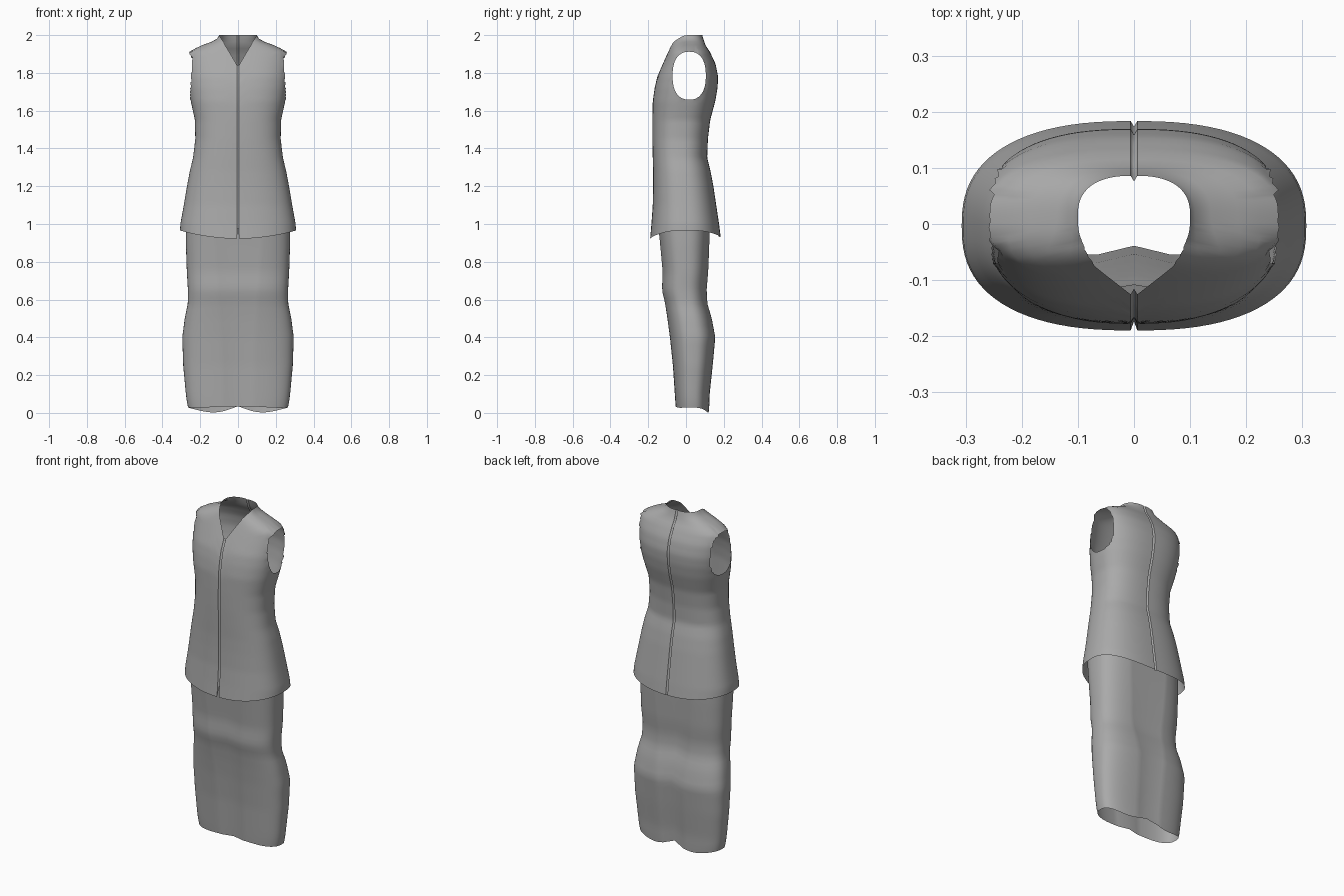
import bpy, bmesh, math

if "Cube" in bpy.data.objects:
    bpy.data.objects.remove(bpy.data.objects["Cube"], do_unlink=True)

grey = bpy.data.materials.new("cloth grey")
grey.use_nodes = True
grey.diffuse_color = (0.4, 0.4, 0.4, 1)
grey.node_tree.nodes["Principled BSDF"].inputs["Base Color"].default_value = (0.4, 0.4, 0.4, 1)


def at(keys, z):
    """Interpolate a row of (z, half width, front y, back y, strip half width)."""
    if z <= keys[0][0]:
        return keys[0][1:]
    for lo, hi in zip(keys, keys[1:]):
        if z <= hi[0]:
            f = (z - lo[0]) / (hi[0] - lo[0])
            return [p + (q - p) * f for p, q in zip(lo[1:], hi[1:])]
    return keys[-1][1:]


def section(keys, power, u, z):
    """Point on the rounded-box outline; u runs 0 (front) to 1 (back)."""
    a, front, back, strip = at(keys, z)
    start = math.acos(min(1, strip / a) ** (power / 2))
    t = -start + 2 * start * u
    c, s = math.cos(t), math.sin(t)
    x = a * max(c, 0) ** (2 / power)
    y = (front + back) / 2 + (back - front) / 2 * math.copysign(abs(s) ** (2 / power), s)
    return x, y, z


def garment(name, keys, power, cols, rows, depth, bottom, top, trim=None):
    """Half shell with a recessed centre strip front and back, then mirrored."""
    bm = bmesh.new()
    us = ["front"] + [i / cols for i in range(cols + 1)] + ["back"]
    grid = []
    for u in us:
        v = {"front": 0, "back": 1}.get(u, u)
        low, high = bottom(u, v), top(v)
        line = []
        for j in range(rows + 1):
            x, y, z = section(keys, power, v, low + (high - low) * j / rows)
            if u == "front":
                x, y = 0, y + depth
            elif u == "back":
                x, y = 0, y - depth
            line.append(bm.verts.new((x, y, z)))
        grid.append(line)
    for p, q in zip(grid, grid[1:]):
        for j in range(rows):
            bm.faces.new((p[j], q[j], q[j + 1], p[j + 1]))
    if trim:
        trim(bm)
    mesh = bpy.data.meshes.new(name)
    bm.to_mesh(mesh)
    bm.free()
    mesh.materials.append(grey)
    ob = bpy.data.objects.new(name, mesh)
    bpy.context.collection.objects.link(ob)
    mirror = ob.modifiers.new("mirror", "MIRROR")
    mirror.merge_threshold = 0.0005
    bpy.ops.object.select_all(action="DESELECT")
    ob.select_set(True)
    bpy.context.view_layer.objects.active = ob
    bpy.ops.object.shade_smooth_by_angle(angle=math.radians(40))
    return ob


# Sleeveless vest: height, half width, front, back, seam half width
SEAM = 0.006
vest_keys = [row + (SEAM,) for row in [
    (0.92, .31, -.19, .185), (1.0, .305, -.183, .175), (1.1, .287, -.176, .16),
    (1.2, .27, -.174, .145), (1.28, .255, -.174, .13), (1.35, .238, -.176, .112),
    (1.45, .226, -.178, .116), (1.55, .228, -.178, .128), (1.65, .25, -.176, .155),
    (1.72, .262, -.166, .167), (1.78, .268, -.152, .17), (1.85, .27, -.122, .156),
    (1.91, .265, -.095, .127), (1.945, .195, -.08, .104), (1.97, .125, -.07, .095),
    (1.985, .106, -.062, .09), (2.0, .1, -.058, .086)]]
VEST_POWER = 2.5


def vest_hem(u, v):
    if u == "front":
        return 0.99
    x = section(vest_keys, VEST_POWER, v, 0.95)[0]
    return 0.922 + 0.04 * (x / 0.31) ** 2 + 0.01 * v


def vest_neckline(v):
    # V opening at the front, full collar elsewhere
    z = 1.83
    while v < 0.5 and z < 2.0:
        if z > 1.83 + 1.6 * section(vest_keys, VEST_POWER, v, z)[0] ** 0.98:
            return z
        z += 0.002
    return 2.0


def cut_armhole(bm):
    cy, cz, ry, rz = 0.017, 1.785, 0.088, 0.127

    def reach(co):
        return (abs((co.y - cy) / ry) ** 2.4 + abs((co.z - cz) / rz) ** 2.4) ** (1 / 2.4)

    inside = [f for f in bm.faces
              if f.calc_center_median().x > 0.12 and reach(f.calc_center_median()) < 1]
    rim = {v for f in inside for v in f.verts}
    bmesh.ops.delete(bm, geom=inside, context="FACES")
    for v in rim:
        if v.is_valid:
            k = reach(v.co)
            v.co.y = cy + (v.co.y - cy) / k
            v.co.z = cz + (v.co.z - cz) / k


garment("vest", vest_keys, VEST_POWER, 44, 60, 0.01, vest_hem, vest_neckline, cut_armhole)

# Trousers joined by a narrow recessed panel between the legs
trouser_keys = [
    (0.0, .255, -.052, .122, .066), (0.04, .268, -.056, .124, .066),
    (0.1, .276, -.06, .126, .066), (0.25, .29, -.07, .142, .069),
    (0.4, .295, -.086, .156, .074), (0.5, .282, -.1, .138, .083),
    (0.58, .266, -.113, .115, .09), (0.65, .265, -.13, .112, .096),
    (0.75, .271, -.127, .121, .102), (0.9, .276, -.142, .128, .112),
    (1.02, .276, -.155, .132, .115)]
TROUSER_POWER = 2.7


def trouser_hem(u, v):
    if u in ("front", "back"):
        return 0.035
    x = section(trouser_keys, TROUSER_POWER, v, 0.04)[0]
    return 0.035 - 0.035 * math.sin(math.pi * min(1, x / 0.29)) * v + 0.01 * v * (v - 1)


garment("trousers", trouser_keys, TROUSER_POWER, 28, 36, 0.016, trouser_hem, lambda v: 1.02)
